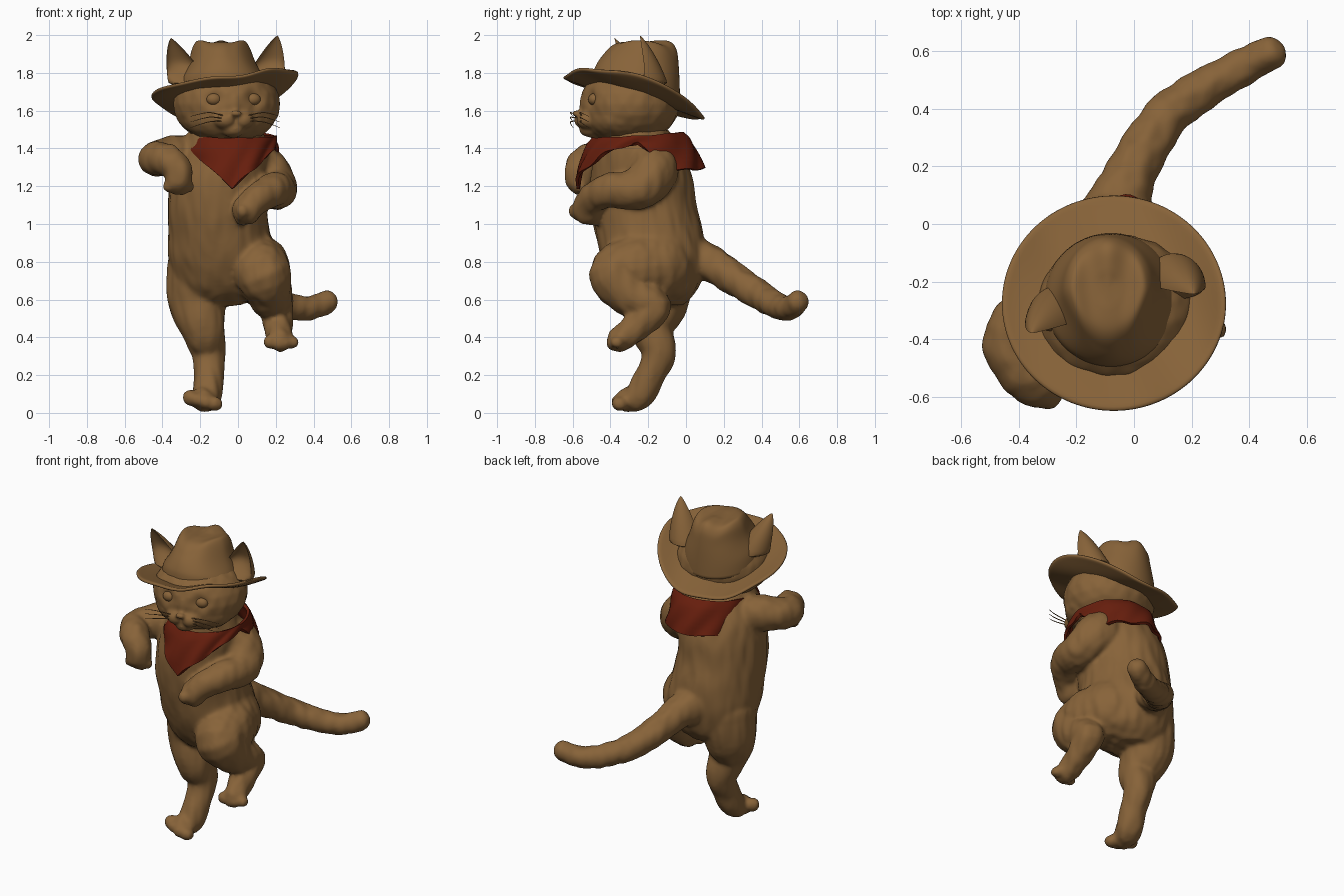
import bpy, bmesh
from math import sin, cos, pi, exp, radians
from mathutils import Vector, Matrix, noise

if "Cube" in bpy.data.objects:
    bpy.data.objects.remove(bpy.data.objects["Cube"], do_unlink=True)


def material(name, color):
    m = bpy.data.materials.new(name)
    m.use_nodes = True
    m.diffuse_color = color
    m.node_tree.nodes["Principled BSDF"].inputs["Base Color"].default_value = color
    return m


fur = material("brown fur", (0.245, 0.125, 0.041, 1))
red = material("red cloth", (0.135, 0.013, 0.004, 1))


def finish(name, bm, mat, mods=(), matrix=Matrix()):
    """Turn a bmesh into a smooth object with modifiers given as (type, settings)."""
    bmesh.ops.recalc_face_normals(bm, faces=bm.faces)
    me = bpy.data.meshes.new(name)
    bm.to_mesh(me)
    bm.free()
    ob = bpy.data.objects.new(name, me)
    bpy.context.collection.objects.link(ob)
    ob.matrix_world = matrix
    me.materials.append(mat)
    for kind, settings in mods:
        mod = ob.modifiers.new(kind.title(), kind)
        for key, value in settings.items():
            setattr(mod, key, value)
    bpy.ops.object.select_all(action='DESELECT')
    ob.select_set(True)
    bpy.context.view_layer.objects.active = ob
    for mod in list(ob.modifiers):
        bpy.ops.object.modifier_apply(modifier=mod.name)
    bpy.ops.object.shade_smooth_by_angle(angle=radians(60))
    return ob


def loft(bm, rings, caps=True):
    rows = [[bm.verts.new(p) for p in ring] for ring in rings]
    n = len(rows[0])
    for a, b in zip(rows, rows[1:]):
        for i in range(n):
            bm.faces.new((a[i], a[(i + 1) % n], b[(i + 1) % n], b[i]))
    if caps:
        bm.faces.new(rows[0][::-1])
        bm.faces.new(rows[-1])


def ball(bm, center, radii):
    m = Matrix.Translation(center) @ Matrix.Diagonal((*radii, 1))
    bmesh.ops.create_icosphere(bm, subdivisions=3, radius=1, matrix=m)


def spline(points, steps=6):
    """Smooth interpolation through points of any dimension."""
    pts = [Vector(p) for p in points]
    pts = [pts[0]] + pts + [pts[-1]]
    out = []
    for a, b, c, d in zip(pts, pts[1:], pts[2:], pts[3:]):
        for k in range(steps):
            t = k / steps
            out.append(b + (c - a) * t / 2 + (a * 2 - b * 5 + c * 4 - d) * t * t / 2
                       + (b * 3 - a - c * 3 + d) * t ** 3 / 2)
    return out + [pts[-1]]


def tube(bm, path, toes=0.0):
    """Round limb along (x, y, z, radius) points, with optional toes at its end."""
    pts = spline([p[:3] for p in path])
    rad = [v.x for v in spline([(p[3], 0, 0) for p in path])]
    rings = []
    side = Vector((1, 0, 0))
    for i, p in enumerate(pts):
        tan = (pts[min(i + 1, len(pts) - 1)] - pts[max(i - 1, 0)]).normalized()
        side = (side - tan * side.dot(tan)).normalized()
        up = tan.cross(side)
        rings.append([p + (side * cos(j * pi / 10) + up * sin(j * pi / 10)) * rad[i]
                      for j in range(20)])
    loft(bm, rings)
    ball(bm, pts[0], [rad[0]] * 3)
    ball(bm, pts[-1], [rad[-1]] * 3)
    if toes:
        for k in (-1.5, -0.5, 0.5, 1.5):
            c = pts[-1] + side * k * toes + tan * (rad[-1] * .75 - abs(k) * 0.012)
            ball(bm, c, [toes * 0.9] * 3)


def ellipse(x, y, z, rx, ry, n=40):
    return [Vector((x + rx * cos(a), y + ry * sin(a), z))
            for a in (2 * pi * i / n for i in range(n))]


def sculpt(ob, tufts, sockets=()):
    """Soft vertical tufts over the coat, and hollows around the eyes."""
    bm = bmesh.new()
    bm.from_mesh(ob.data)
    for v in bm.verts:
        q = Vector((v.co.x * 20, v.co.y * 20, v.co.z * 6))
        hollow = sum(exp(-((v.co - e).length / .045) ** 2) for e in sockets)
        v.co += v.normal * noise.noise(q) * tufts + Vector((0, .03 * hollow, 0))
    bm.to_mesh(ob.data)
    bm.free()


# Body: torso, limbs and tail fused into one skin
bm = bmesh.new()
torso = [(-.1, -.13, .57, .12, .12), (-.08, -.15, .65, .24, .21), (-.08, -.17, .8, .285, .27),
         (-.1, -.195, .95, .27, .285), (-.11, -.225, 1.1, .26, .28), (-.1, -.235, 1.25, .258, .268),
         (-.08, -.25, 1.38, .24, .23), (-.06, -.28, 1.5, .19, .18)]
loft(bm, [ellipse(*r) for r in spline(torso, 5)])
# right arm, left arm
tube(bm, [(-.2, -.25, 1.34, .125), (-.34, -.3, 1.36, .11), (-.435, -.41, 1.345, .092),
          (-.38, -.52, 1.34, .088), (-.32, -.565, 1.29, .078), (-.315, -.57, 1.235, .074)], .036)
tube(bm, [(.05, -.19, 1.34, .13), (.145, -.175, 1.27, .132), (.205, -.26, 1.185, .11),
          (.185, -.4, 1.18, .092), (.11, -.49, 1.14, .08), (.05, -.525, 1.075, .078)], .038)
# standing right leg, raised left leg
tube(bm, [(-.19, -.14, .76, .185), (-.215, -.14, .6, .16), (-.185, -.18, .45, .12),
          (-.155, -.145, .32, .092), (-.155, -.19, .2, .08), (-.165, -.25, .09, .078),
          (-.18, -.31, .07, .064)], .046)
tube(bm, [(.04, -.16, .78, .2), (.1, -.28, .765, .178), (.135, -.37, .725, .147),
          (.17, -.28, .62, .12), (.205, -.17, .56, .092), (.21, -.25, .47, .08),
          (.22, -.32, .41, .072), (.225, -.35, .39, .066)], .04)
# tail
tube(bm, [(-.09, -.02, .84, .14), (-.03, .13, .79, .098), (.04, .27, .7, .086), (.13, .39, .625, .078),
          (.26, .48, .57, .071), (.38, .545, .555, .066), (.47, .59, .587, .06)])
body = finish("body", bm, fur, [("REMESH", {"mode": 'VOXEL', "voxel_size": 0.013}),
                                ("SMOOTH", {"factor": 0.5, "iterations": 5})])
sculpt(body, 0.007)

# Head, built facing forward and then turned a little
turn = Matrix.Translation((-.06, -.3, 1.635)) @ Matrix.Rotation(radians(10), 4, 'Z')
bm = bmesh.new()
ball(bm, (0, 0, 0), (.285, .265, .215))
ball(bm, (0, -.06, -.07), (.25, .19, .135))
ball(bm, (0, -.2, -.005), (.05, .07, .1))
ball(bm, (0, -.2, -.13), (.065, .07, .05))
ball(bm, (0, -.285, -.05), (.03, .024, .018))
for s in (-1, 1):
    ball(bm, (s * .048, -.225, -.085), (.062, .065, .05))
head = finish("head", bm, fur, [("REMESH", {"mode": 'VOXEL', "voxel_size": 0.01}),
                                ("SMOOTH", {"factor": 0.5, "iterations": 4})], turn)
eyes = [Vector((s * .105, -.235, .025)) for s in (-1, 1)]
sculpt(head, 0.004, eyes)
for e, name in zip(eyes, ("right_eye", "left_eye")):
    bm = bmesh.new()
    ball(bm, e + Vector((0, .026, 0)), (.04, .03, .032))
    finish(name, bm, fur, matrix=turn)

# Whiskers
bm = bmesh.new()
for s in (-1, 1):
    for k in (-1, 0, 1):
        tube(bm, [(s * .07, -.27, -.075 + k * .015, .003), (s * .15, -.29, -.07 + k * .025, .0025),
                  (s * .24, -.26, -.095 + k * .03, .001)])
finish("whiskers", bm, fur, matrix=turn)

# Ears: tapered shells, round behind and slightly hollow in front
for name, base, tip in (("right_ear", (-.255, -.325, 1.73), (-.355, -.38, 1.985)),
                        ("left_ear", (.135, -.215, 1.73), (.208, -.245, 1.998))):
    bm = bmesh.new()
    base, tip = Vector(base), Vector(tip)
    rings = []
    for k in range(9):
        t = k / 8
        w = .11 * (1 - t) ** .85 * (1 + .35 * t) + .003
        ring = ellipse(0, 0, 0, w, w * 1.1, 24)
        for p in ring:
            if p.y < 0:
                p.y *= .55 - 1.1 * min(1, t * 2.2)
        rings.append([base.lerp(tip, t) + p for p in ring])
    loft(bm, rings)
    finish(name, bm, fur, [("SUBSURF", {"levels": 1})])

# Hat crown: tilted rings, pinched at the front and creased on top
bm = bmesh.new()
rings = []
for r in spline([(-.08, -.265, 1.66, .235, .235), (-.08, -.262, 1.76, .225, .23), (-.085, -.25, 1.86, .178, .212),
                 (-.09, -.235, 1.93, .15, .185), (-.09, -.225, 1.967, .115, .14),
                 (-.09, -.225, 1.972, .05, .06)], 4):
    ring = ellipse(*r)
    high = max(0, min(1, (r[2] - 1.76) / .15))
    for p in ring:
        dx, dy = p.x - r[0], p.y - r[1]
        p.x -= dx * high * .35 * max(0, -dy / .2)
        p.z += -.2 * dy * (1 - .6 * high) - high * .03 * exp(-(dx / .05) ** 2) * max(0, .5 - dy * 4)
        p.z += high * .012 * cos(dx * 45)
    rings.append(ring)
loft(bm, rings)
finish("hat_crown", bm, fur, [("SUBSURF", {"levels": 1})])

# Hat brim: tilted disc with rolled up sides
bm = bmesh.new()
rings = []
for k in range(9):
    r = .5 + k / 16
    ring = ellipse(-.07, -.275, 1.668, .39 * r, .375 * r, 64)
    for p in ring:
        u, dy = (p.x + .07) / .39, p.y + .275
        p.z += -.29 * dy + .055 * u + .07 * u * u * r + .008 * sin(u * 7 + dy * 9)
    rings.append(ring)
loft(bm, rings, caps=False)
finish("hat_brim", bm, fur, [("SOLIDIFY", {"thickness": 0.02, "offset": 0}), ("SUBSURF", {"levels": 1})])

# Neckerchief: pointed at the front, broad flap at the back
bm = bmesh.new()
rings = []
for k in range(9):
    t = k / 8
    ring = []
    for i in range(96):
        a = 2 * pi * i / 96
        sx, front = sin(a), cos(a)
        if front > 0:
            drop = .04 + .22 * (1 - abs(sx)) ** .9
            out = .02 + .07 * front
        else:
            drop = .04 + .15 * min(1, -front * 1.7)
            out = .02 + .085 * min(1, -front * 1.5)
        fold = .008 * sin(a * 9 + t * 5) * (.3 + t)
        reach = 1 + fold * 3
        x = -.03 + sx * (.225 + out * t * .25 * abs(sx)) * reach
        y = -.255 - front * (.235 + out * t ** .6) * reach
        ring.append(Vector((x, y, 1.45 + .015 * (1 - front) - drop * t + fold * .5)))
    rings.append(ring)
loft(bm, rings, caps=False)
finish("neckerchief", bm, red, [("SOLIDIFY", {"thickness": 0.018, "offset": 0})])
